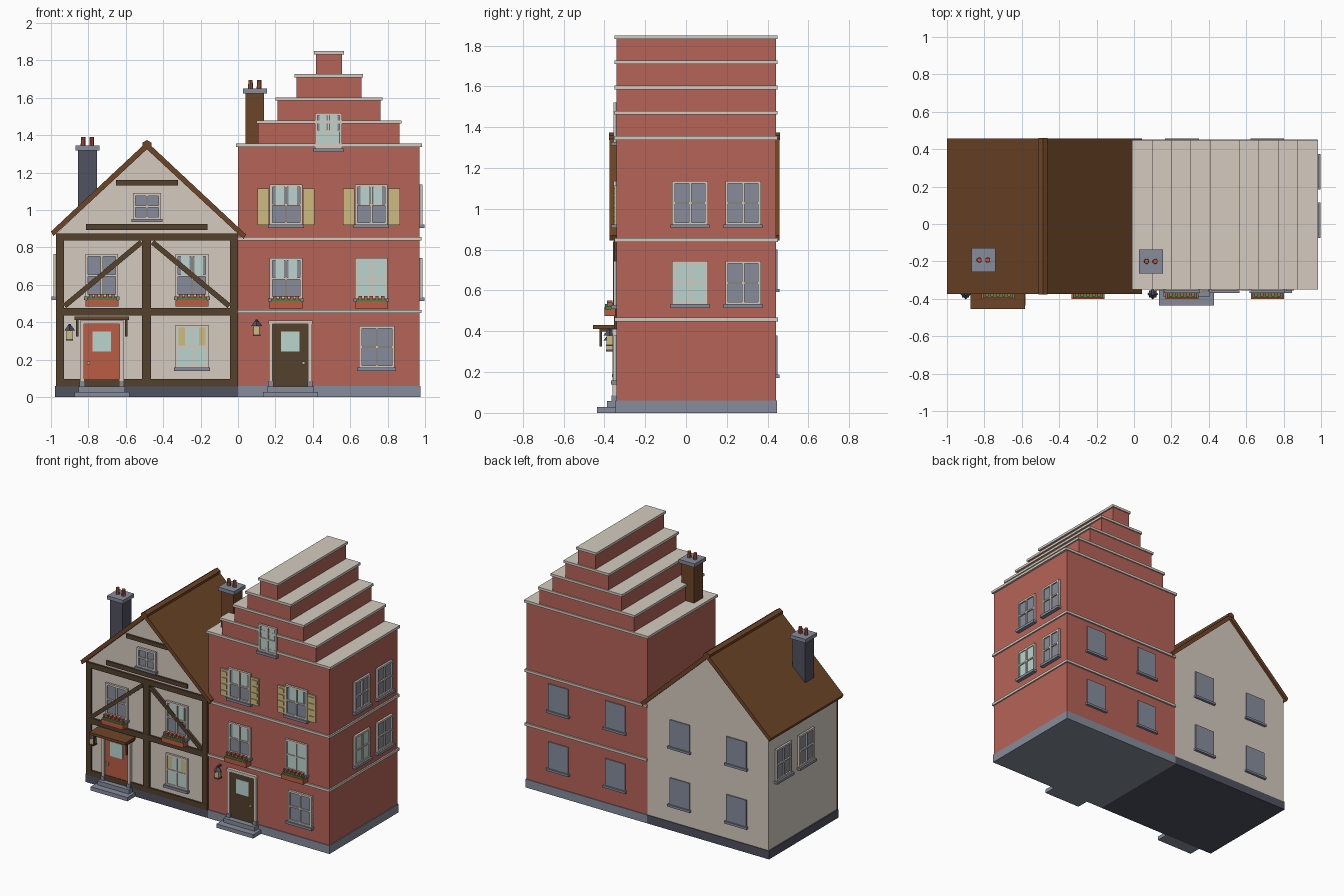
import bpy, bmesh, math
from mathutils import Vector

if "Cube" in bpy.data.objects:
    bpy.data.objects.remove(bpy.data.objects["Cube"])

COL = {"cream": (.66, .6, .53), "brick": (.46, .125, .096), "timber": (.088, .053, .027),
       "roof_brown": (.155, .06, .021), "slate": (.08, .085, .12), "stone": (.24, .265, .33),
       "pale_teal": (.5, .66, .62), "straw": (.62, .49, .22), "leaf_green": (.07, .23, .06),
       "terracotta": (.5, .11, .06)}
MAT = {}
for k, c in COL.items():
    MAT[k] = bpy.data.materials.new(k)
    MAT[k].diffuse_color = (*c, 1)


def finish(name, bm, mat):
    bmesh.ops.recalc_face_normals(bm, faces=bm.faces)
    me = bpy.data.meshes.new(name)
    bm.to_mesh(me)
    bm.free()
    me.materials.append(MAT[mat])
    ob = bpy.data.objects.new(name, me)
    bpy.context.collection.objects.link(ob)
    return ob


def box(name, x0, x1, y0, y1, z0, z1, mat):
    bm = bmesh.new()
    bmesh.ops.create_cube(bm, size=1)
    for v in bm.verts:
        v.co = ((x0 + x1) / 2 + v.co.x * (x1 - x0), (y0 + y1) / 2 + v.co.y * (y1 - y0),
                (z0 + z1) / 2 + v.co.z * (z1 - z0))
    return finish(name, bm, mat)


def prism(name, pts, y0, y1, mat):
    """Extrude an x-z outline along y."""
    bm = bmesh.new()
    f = bm.faces.new([bm.verts.new((x, y0, z)) for x, z in pts])
    r = bmesh.ops.extrude_face_region(bm, geom=[f])
    bmesh.ops.translate(bm, vec=(0, y1 - y0, 0),
                        verts=[v for v in r["geom"] if isinstance(v, bmesh.types.BMVert)])
    return finish(name, bm, mat)


def cyl(name, x, y, z0, z1, r0, r1, n, mat):
    bm = bmesh.new()
    bmesh.ops.create_cone(bm, cap_ends=True, segments=n, radius1=r0, radius2=r1, depth=z1 - z0)
    bmesh.ops.translate(bm, vec=(x, y, (z0 + z1) / 2), verts=bm.verts)
    return finish(name, bm, mat)


FRONT, BACK, SIDE = -.34, .44, .97


def plate(name, face, u0, u1, z0, z1, d, mat, d0=-.004):
    """Box standing out by d from one of the four walls."""
    if face == "front":
        return box(name, u0, u1, FRONT - d, FRONT - d0, z0, z1, mat)
    if face == "back":
        return box(name, u0, u1, BACK + d0, BACK + d, z0, z1, mat)
    if face == "right":
        return box(name, SIDE + d0, SIDE + d, u0, u1, z0, z1, mat)
    return box(name, -SIDE - d, -SIDE - d0, u0, u1, z0, z1, mat)


def window(face, u, z0, z1, w=.175, curtain=None, cur_mat="pale_teal"):
    a, b, t, m = u - w / 2, u + w / 2, .014, (z0 + z1) / 2
    plate("window_glass", face, a, b, z0, z1, .006, "stone")
    for p, q in ((a, a + t), (b - t, b), (u - .006, u + .006)):
        plate("window_upright", face, p, q, z0, z1, .016, "cream")
    for p, q in ((z0, z0 + t), (z1 - t, z1), (m - .005, m + .005)):
        plate("window_rail", face, a, b, p, q, .0155, "cream")
    plate("window_sill", face, a - .008, b + .008, z0 - .015, z0 + .003, .028, "stone")
    if curtain == "full":
        plate("curtain", face, a + t, b - t, z0 + t, z1 - t, .009, cur_mat)
    elif curtain == "half":
        for s in (-1, 1):
            c = u + s * w * .2
            plate("curtain", face, c - w * .13, c + w * .13, m, z1 - t, .009, cur_mat)


def flower_box(u, z):
    box("flower_box", u - .088, u + .088, -.4, -.345, z, z + .035, "terracotta")
    box("flower_leaves", u - .08, u + .08, -.396, -.35, z + .03, z + .048, "leaf_green")
    for i in range(5):
        c = u + (i - 2) * .03
        box("flower", c - .009, c + .009, -.388, -.36, z + .045, z + .066, "terracotta")


def lantern(x, z):
    box("lantern_bracket", x - .006, x + .006, -.38, -.336, z + .075, z + .085, "slate")
    box("lantern_light", x - .016, x + .016, -.39, -.358, z + .005, z + .05, "straw")
    box("lantern_base", x - .019, x + .019, -.393, -.355, z - .003, z + .006, "slate")
    cyl("lantern_cap", x, -.374, z + .05, z + .085, .03, .004, 4, "slate")


def door(u, leaf, knob_side):
    box("lower_step", u - .147, u + .147, -.436, -.33, 0, .028, "stone")
    box("upper_step", u - .125, u + .125, -.388, -.33, .028, .058, "stone")
    plate("door_leaf", "front", u - .1, u + .1, .058, .39, .009, leaf)
    for s in (-1, 1):
        c = u + s * .105
        plate("door_post", "front", c - .01, c + .01, .058, .41, .02, "cream")
        plate("post_foot", "front", c - .014, c + .014, .058, .085, .024, "stone")
    plate("door_lintel", "front", u - .118, u + .118, .39, .41, .023, "cream")
    plate("door_window", "front", u - .05, u + .05, .245, .35, .013, "pale_teal")
    k = u + knob_side * .07
    plate("door_knob", "front", k - .008, k + .008, .175, .191, .022, "straw")


def chimney(x, y, z0, z1, mat):
    box("chimney_stack", x - .05, x + .05, y - .05, y + .05, z0, z1, mat)
    box("chimney_cap", x - .064, x + .064, y - .064, y + .064, z1 - .002, z1 + .024, "stone")
    for s in (-1, 1):
        cyl("chimney_pot", x + s * .023, y, z1 + .02, z1 + .07, .014, .012, 10, "terracotta")


# --- brick house: body, stepped gable, stone bands
box("brick_base", 0, .975, -.346, .446, 0, .06, "stone")
box("brick_walls", 0, .97, FRONT, BACK, .06, 1.34, "brick")
box("gable_coping", -.01, .985, -.35, .448, 1.338, 1.356, "cream")
for i, hw in enumerate((.378, .276, .173, .07)):
    z = 1.355 + i * .1235
    box("gable_step", .486 - hw, .486 + hw, FRONT, BACK, z, z + .11, "brick")
    box("gable_coping", .476 - hw, .496 + hw, -.35, .448, z + .107, z + .1245, "cream")
for z in (.449, .838):
    box("wall_band", 0, .98, -.351, .451, z, z + .018, "cream")
chimney(.09, -.2, 1.34, 1.625, "roof_brown")

# brick house openings
for u in (.257, .713):
    window("front", u, .92, 1.137, curtain="half")
    for s in (-1, 1):
        c = u + s * .121
        plate("shutter", "front", c - .031, c + .031, .92, 1.115, .01, "straw")
        for i in range(4):
            z = .935 + i * .046
            plate("shutter_slat", "front", c - .022, c + .022, z, z + .028, .015, "straw")
    window("front", u, .525, .745, curtain="half" if u < .5 else "full")
    flower_box(u, .475)
window("front", .743, .155, .38, .19)
window("front", .483, 1.325, 1.52, .145, "half")
plate("attic_curtain", "front", .425, .541, 1.34, 1.42, .009, "pale_teal")
door(.28, "timber", 1)
lantern(.1, .33)

# --- timber-framed house: body with pointed gable and overhanging roof
CX = -.487
box("cottage_base", -.978, 0, -.346, .446, 0, .06, "slate")
prism("cottage_walls", [(-.97, .06), (0, .06), (0, .875), (CX, 1.33), (-.97, .875)],
      FRONT, BACK, "cream")
SL = .935
for name, ex in (("roof_left", -1.0), ("roof_right", .043)):
    ez = 1.365 - abs(ex - CX) * SL
    prism(name, [(CX, 1.365), (ex, ez), (ex + (.012 if ex < 0 else -.012), ez - .025),
                 (CX, 1.325)], -.375, .458, "roof_brown")
prism("roof_ridge", [(CX - .024, 1.338), (CX + .024, 1.338), (CX + .024, 1.36),
                     (CX, 1.375), (CX - .024, 1.36)], -.378, .46, "roof_brown")
chimney(-.805, -.193, 1.0, 1.32, "slate")

# timber frame
for a, b in ((-.972, -.93), (-.513, -.465), (-.042, 0)):
    plate("timber_post", "front", a, b, .06, .875, .012, "timber")
for a, b, z0, z1 in ((-.972, 0, .058, .097), (-.972, 0, .435, .477), (-.972, 0, .838, .876),
                     (-.812, -.163, .894, .925), (-.652, -.322, 1.132, 1.162)):
    plate("timber_beam", "front", a, b, z0, z1, .0125, "timber")
for s in (-1, 1):
    p, q = Vector((CX + s * .44, .487)), Vector((CX + s * .03, .828))
    n = (q - p).orthogonal().normalized() * .014
    prism("timber_brace", [tuple(p + n), tuple(q + n), tuple(q - n), tuple(p - n)],
          -.3575, -.338, "timber")

# cottage openings
for u in (-.728, -.246):
    window("front", u, .535, .765, curtain="half" if u > -.5 else None)
    flower_box(u, .485)
window("front", -.246, .155, .385, curtain="full")
for s in (-1, 1):
    c = -.246 + s * .055
    plate("yellow_curtain", "front", c - .018, c + .018, .27, .371, .0115, "straw")
window("front", CX, .95, 1.09, .15)
door(-.728, "terracotta", -1)
lantern(-.9, .305)

# door canopy with brackets
box("canopy", -.875, -.582, -.455, -.336, .412, .43, "roof_brown")
for x in (-.86, -.597):
    box("canopy_bracket", x - .006, x + .006, -.425, -.412, .325, .413, "timber")
    box("canopy_arm", x - .006, x + .006, -.42, -.338, .398, .413, "timber")

# --- side windows
for u in (.02, .28):
    window("right", u, .92, 1.137)
    window("right", u, .53, .745, curtain="full" if u < .1 else None)
    window("left", u, .535, .765)

# --- plain back windows
for u in (-.715, -.26, .257, .713):
    for z in (.185, .605):
        plate("back_window", "back", u - .08, u + .08, z, z + .195, .008, "stone")
        plate("back_sill", "back", u - .09, u + .09, z - .013, z + .003, .018, "stone")

for m in bpy.data.materials:
    if m.users and not m.is_grease_pencil:
        m.use_nodes = True
        m.node_tree.nodes["Principled BSDF"].inputs["Base Color"].default_value = m.diffuse_color
